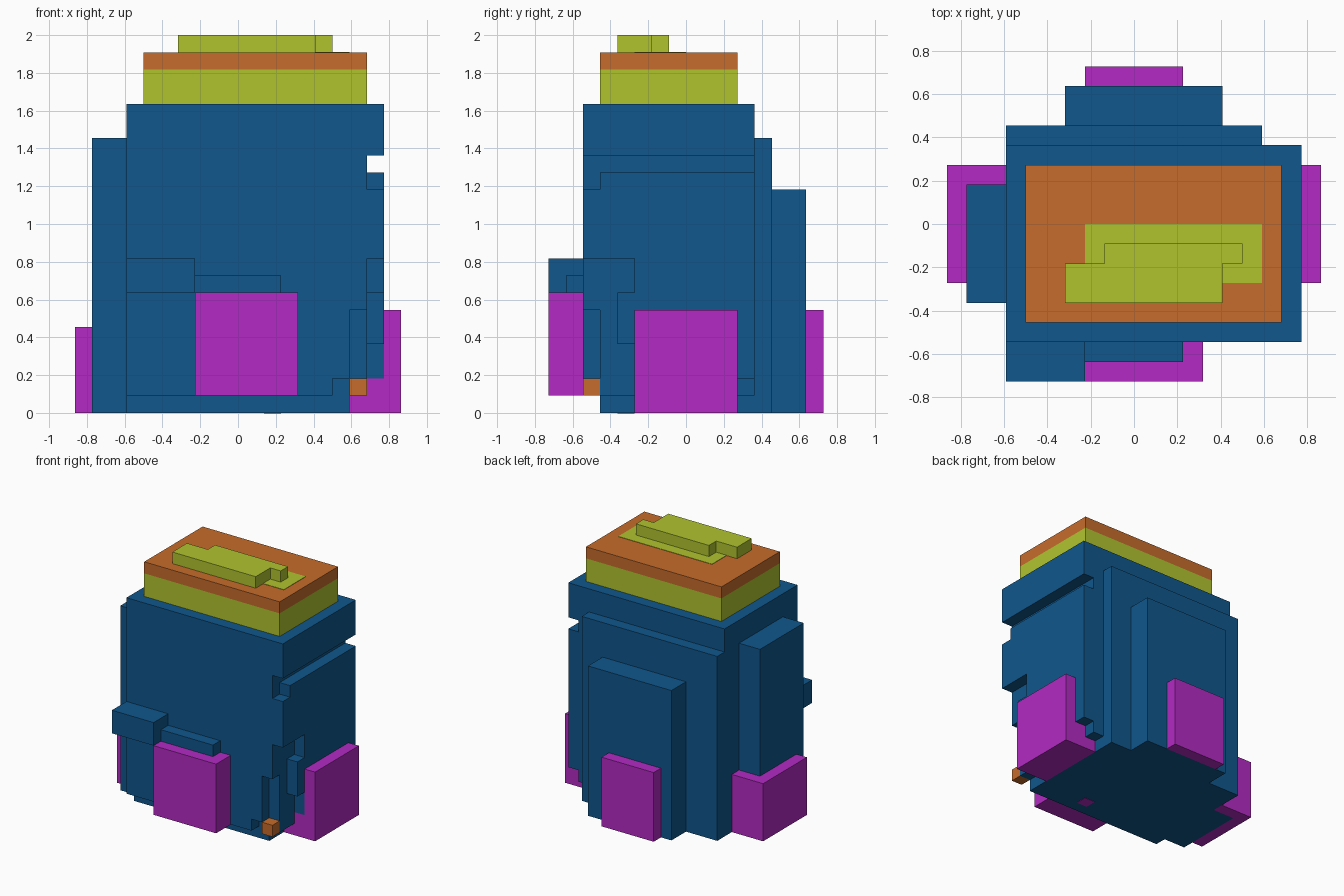
import bpy, bmesh

if "Cube" in bpy.data.objects:
    bpy.data.objects.remove(bpy.data.objects["Cube"])

U = 1 / 11  # one block of the grid


def material(name, rgb):
    m = bpy.data.materials.new(name)
    m.diffuse_color = (*rgb, 1)
    m.use_nodes = True
    m.node_tree.nodes["Principled BSDF"].inputs["Base Color"].default_value = m.diffuse_color
    return m


BLUE = material("blue", (0.005, 0.095, 0.262))
LIME = material("lime", (0.434, 0.552, 0.028))
ORANGE = material("orange", (0.565, 0.150, 0.025))
MAGENTA = material("magenta", (0.451, 0.023, 0.552))


def rect(a0, a1, b0, b1):
    return [(a0, b0), (a1, b0), (a1, b1), (a0, b1)]


def build(name, mat, *slabs):
    """Each slab is (axis, profile, low, high): a profile extruded along y or z, in blocks."""
    bm = bmesh.new()
    for axis, profile, lo, hi in slabs:
        def point(a, b, d):
            return (a * U, d * U, b * U) if axis == "y" else (a * U, b * U, d * U)
        low = [bm.verts.new(point(a, b, lo)) for a, b in profile]
        high = [bm.verts.new(point(a, b, hi)) for a, b in profile]
        bm.faces.new(low)
        bm.faces.new(high)
        n = len(low)
        for i in range(n):
            j = (i + 1) % n
            bm.faces.new((low[i], low[j], high[j], high[i]))
    bmesh.ops.recalc_face_normals(bm, faces=bm.faces)
    me = bpy.data.meshes.new(name)
    bm.to_mesh(me)
    bm.free()
    me.materials.append(mat)
    ob = bpy.data.objects.new(name, me)
    bpy.context.collection.objects.link(ob)
    return ob


def box(name, mat, x0, x1, y0, y1, z0, z1):
    return build(name, mat, ("z", rect(x0, x1, y0, y1), z0, z1))


# Body: four slices from back to front, each with its own stepped right edge
top = [(8.5, 14), (7.5, 14), (7.5, 15), (8.5, 15), (8.5, 18), (-6.5, 18)]
foot = [(-6.5, 0), (6.5, 0), (6.5, 1), (7.5, 1)]
core = foot + [(7.5, 2), (8.5, 2)] + top
notched = foot + [(7.5, 4), (8.5, 4), (8.5, 7), (7.5, 7), (7.5, 9), (8.5, 9)] + top
recessed = foot + [(7.5, 9), (8.5, 9)] + top
front = [(-6.5, 1), (5.5, 1), (5.5, 2), (6.5, 2), (6.5, 6), (7.5, 6), (7.5, 9),
         (8.5, 9), (8.5, 13), (7.5, 13)] + top[2:]
build("body", BLUE, ("y", core, -3, 4), ("y", notched, -4, -3),
      ("y", recessed, -5, -4), ("y", front, -6, -5))

# Blue panels on the back, left and front
box("back_panel", BLUE, -6.5, 6.5, 4, 5, 0, 16)
box("back_pack", BLUE, -3.5, 4.5, 5, 7, 0, 13)
box("left_panel", BLUE, -8.5, -6.5, -4, 2, 0, 16)
box("front_left_ledge", BLUE, -6.5, -2.5, -8, -6, 7, 9)
box("front_ledge", BLUE, -2.5, 2.5, -7, -6, 7, 8)

# Magenta pads on the four sides, and a small spot underneath
box("front_pad", MAGENTA, -2.5, 3.5, -8, -6, 1, 7)
box("back_pad", MAGENTA, -2.5, 2.5, 7, 8, 0, 6)
build("right_pad", MAGENTA, ("y", [(6.5, 0), (9.5, 0), (9.5, 6), (8.5, 6), (8.5, 2),
                                   (7.5, 2), (7.5, 1), (6.5, 1)], -3, 3))
build("left_pad", MAGENTA, ("z", [(-9.5, -3), (-8.5, -3), (-8.5, 2), (-6.5, 2),
                                  (-6.5, 3), (-9.5, 3)], 0, 5))
box("underside_spot", MAGENTA, 1.5, 2.5, -4, -3, -0.03, 0.03)

# Orange knob at the front right corner
box("corner_knob", ORANGE, 6.5, 7.5, -6, -5, 1, 2)

# Lid with inlay and raised handle
box("lid_base", LIME, -5.5, 7.5, -5, 3, 18, 20)
box("lid_top", ORANGE, -5.5, 7.5, -5, 3, 20, 21)
box("lid_inlay", LIME, -2.5, 6.5, -3, 0, 20.97, 21.03)
build("lid_handle", LIME, ("z", [(-3.5, -4), (4.5, -4), (4.5, -2), (5.5, -2), (5.5, -1),
                                 (-1.5, -1), (-1.5, -2), (-3.5, -2)], 21, 22))
